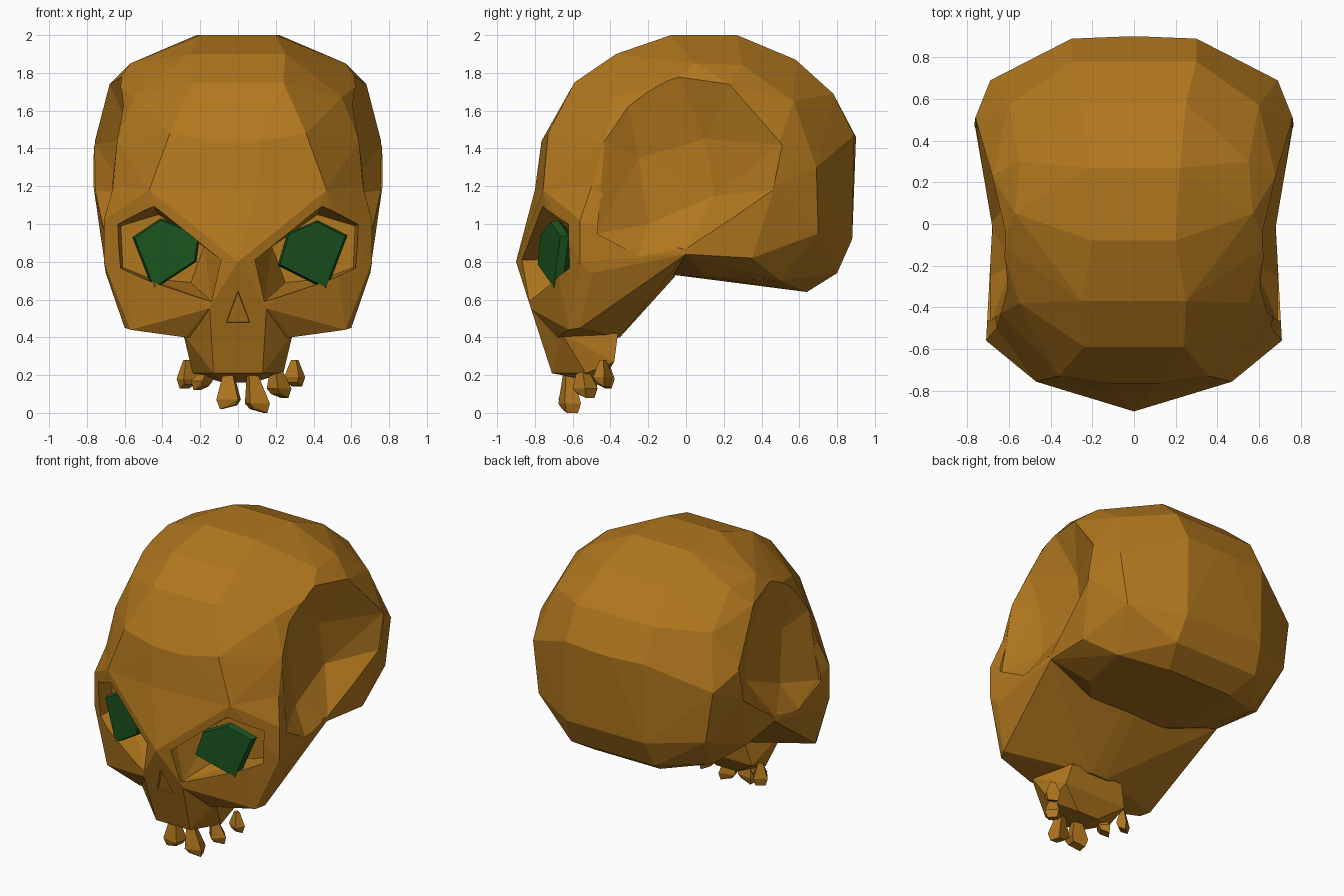
import bpy, bmesh, math
from mathutils import Vector, Matrix


def material(name, rgb):
    m = bpy.data.materials.new(name)
    m.diffuse_color = (*rgb, 1)
    return m


BONE = material("amber bone", (0.44, 0.185, 0.013))
GREEN = material("gem green", (0.011, 0.088, 0.014))


def hull(name, points, mat=BONE, mirror=True):
    """Low-poly convex solid around a few points, optionally mirrored in x."""
    pts = {tuple(p) for p in points}
    if mirror:
        pts |= {(-x, y, z) for x, y, z in pts}
    bm = bmesh.new()
    for p in sorted(pts):
        bm.verts.new(p)
    bmesh.ops.convex_hull(bm, input=bm.verts[:])
    loose = [v for v in bm.verts if not v.link_faces]
    bmesh.ops.delete(bm, geom=loose, context='VERTS')
    bmesh.ops.recalc_face_normals(bm, faces=bm.faces[:])
    me = bpy.data.meshes.new(name)
    bm.to_mesh(me)
    bm.free()
    me.materials.append(mat)
    ob = bpy.data.objects.new(name, me)
    bpy.context.collection.objects.link(ob)
    return ob


def carve(ob, cutters):
    bpy.context.view_layer.objects.active = ob
    for c in cutters:
        mod = ob.modifiers.new("cut", 'BOOLEAN')
        mod.operation = 'DIFFERENCE'
        mod.solver = 'EXACT'
        mod.object = c
        bpy.ops.object.modifier_apply(modifier=mod.name)


# Brain case
cranium = hull("cranium", [
    (0.2, -0.08, 2.0), (0.22, 0.27, 2.0), (0.25, -0.37, 1.9),
    (0.57, 0.05, 1.85), (0.55, 0.3, 1.84), (0.25, 0.58, 1.87),
    (0.68, 0.23, 1.74), (0.64, -0.1, 1.74), (0.24, -0.59, 1.75),
    (0.55, -0.38, 1.67), (0.64, -0.43, 1.44), (0.36, -0.73, 1.48),
    (0.12, -0.765, 1.44), (0.1, -0.8, 1.18), (0.47, -0.757, 1.18),
    (0.66, -0.5, 1.2), (0.6, 0.57, 1.65), (0.3, 0.78, 1.69),
    (0.77, 0.49, 1.42), (0.765, 0.47, 1.2), (0.69, 0.69, 1.3),
    (0.3, 0.89, 1.47), (0.05, 0.9, 1.46), (0.3, 0.88, 0.92),
    (0.64, 0.7, 0.95), (0.32, 0.8, 0.74), (0.25, 0.64, 0.64),
    (0.55, 0.5, 0.7), (0.71, 0.35, 0.82), (0.68, 0.0, 0.84),
    (0.45, 0.1, 0.72), (0.3, -0.06, 0.73)])

# Brow, nose bridge and cheekbones, with a keel along the middle of the back
face = hull("face", [
    (0, -0.9, 0.8), (0.47, -0.757, 1.18), (0.1, -0.8, 1.18),
    (0.71, -0.56, 1.02), (0.71, -0.56, 0.8), (0.70, -0.5, 0.74),
    (0.57, -0.62, 0.44), (0.6, -0.56, 0.45), (0.16, -0.82, 0.55),
    (0.28, -0.68, 0.4), (0.06, -0.35, 0.4), (0.05, -0.06, 0.72),
    (0.68, 0.0, 0.84), (0.66, -0.5, 1.2)])

# Upper jaw
jaw = hull("upper_jaw", [
    (0.15, -0.82, 0.55), (0.29, -0.66, 0.42), (0.13, -0.71, 0.21),
    (0.24, -0.53, 0.21), (0.24, -0.38, 0.27), (0.2, -0.36, 0.42),
    (0.08, -0.45, 0.16)])

# Cutters: shallow nose opening, eye sockets, hollow temples
cutters = [hull("nose_cutter", [
    (0, -1.0, 0.68), (0.1, -1.0, 0.46), (0, -0.83, 0.64), (0.06, -0.785, 0.48)])]
socket_rim = [(0.09, 0.81), (0.45, 1.1), (0.66, 1.01), (0.64, 0.76), (0.47, 0.69), (0.14, 0.59)]
socket_floor = [(0.18, 0.88), (0.42, 1.05), (0.62, 0.99), (0.61, 0.77), (0.46, 0.71), (0.25, 0.69)]
temple_rim = [
    (0.64, -0.43, 1.44), (0.61, -0.31, 1.64), (0.62, -0.04, 1.79),
    (0.68, 0.23, 1.74), (0.76, 0.51, 1.42), (0.755, 0.46, 1.18),
    (0.69, 0.0, 0.86), (0.69, -0.25, 0.83), (0.69, -0.47, 0.95)]
temple_floor = [(0.56, -0.25, 1.35), (0.55, 0.1, 1.45), (0.56, 0.15, 1.15), (0.58, -0.2, 1.0)]
for s in (-1, 1):
    socket = [(s * x, y, z) for y, ring in
              ((-1.1, socket_rim), (-0.8, socket_rim), (-0.5, socket_floor))
              for x, z in ring]
    temple = temple_rim + temple_floor + [(1.0, y, z) for x, y, z in temple_rim]
    cutters.append(hull("socket_cutter", socket, mirror=False))
    cutters.append(hull("temple_cutter", [(s * x, y, z) for x, y, z in temple], mirror=False))

carve(cranium, cutters)
carve(face, cutters)
carve(jaw, cutters[:1])
for c in cutters:
    bpy.data.objects.remove(c, do_unlink=True)

# Flat five-sided gem eyes, turned outwards to follow the face
eyes = {
    "left_eye": [(-0.56, 0.93), (-0.41, 1.03), (-0.2, 0.95), (-0.22, 0.8), (-0.45, 0.65)],
    "right_eye": [(0.21, 0.78), (0.26, 0.95), (0.42, 1.02), (0.58, 0.94), (0.47, 0.65)]}
for name, ring in eyes.items():
    cx = sum(p[0] for p in ring) / 5
    cz = sum(p[1] for p in ring) / 5
    hull(name, [(cx + (x - cx) * k, y + 0.35 * (abs(x) - 0.38) * k, cz + (z - cz) * k)
                for y, k in ((-0.73, 0.93), (-0.69, 1.0), (-0.64, 0.7))
                for x, z in ring], GREEN, mirror=False)

# Crooked teeth, wider at the tip: x, y, top z, tip z, half width, lean
teeth = [(-0.27, -0.43, 0.28, 0.13, 0.032, 0.0), (-0.18, -0.53, 0.24, 0.12, 0.038, -0.04),
         (-0.05, -0.62, 0.23, 0.02, 0.058, 0.0), (0.09, -0.62, 0.23, 0.0, 0.055, 0.04),
         (0.21, -0.54, 0.25, 0.08, 0.048, 0.03), (0.30, -0.44, 0.28, 0.14, 0.034, 0.0)]
for i, (x, y, top, tip, w, lean) in enumerate(teeth):
    turn = Matrix.Rotation(x * 3.5, 3, 'Z')
    pts = []
    for z, k, dx in ((top, 0.35, -lean / 2), (tip + 0.05, 1.0, lean / 3), (tip, 0.7, lean / 2)):
        for a in (-1, 1):
            for b in (-1, 1):
                p = turn @ Vector((a * w * k + dx, b * 0.045 * k, 0))
                # slant the biting edge
                pts.append((x + p.x, y + p.y, z + (0.02 if a * x < 0 and z == tip else 0)))
    hull(f"tooth_{i + 1}", pts, mirror=False)
